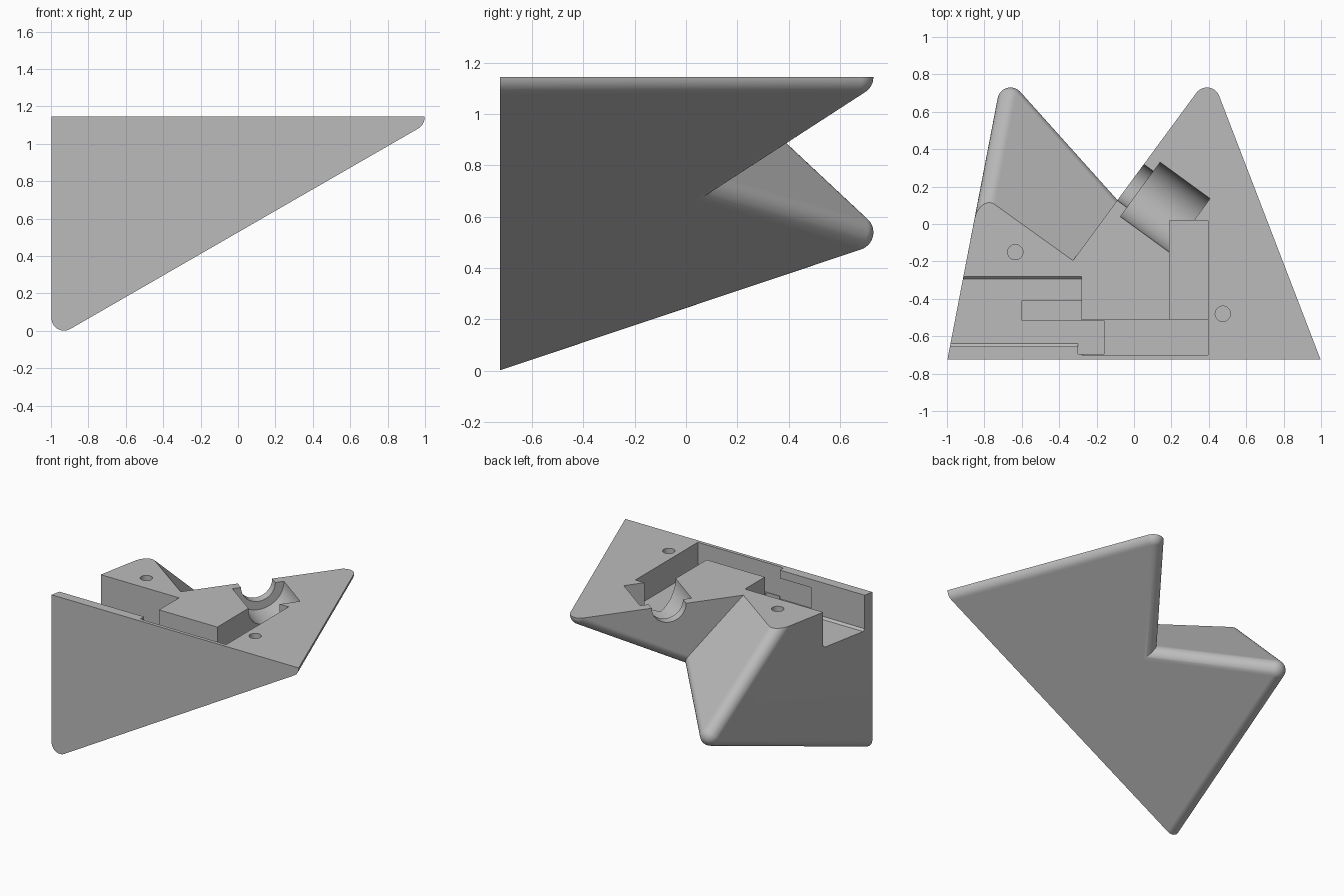
import bpy, bmesh, math
from mathutils import Vector, Matrix

if "Cube" in bpy.data.objects:
    bpy.data.objects.remove(bpy.data.objects["Cube"], do_unlink=True)

TOP, FRONT, R, HIGH = 1.145, -0.725, 0.07, 1.6

grey = bpy.data.materials.new("plain grey")
grey.use_nodes = True
grey.diffuse_color = (0.5, 0.5, 0.5, 1)
grey.node_tree.nodes["Principled BSDF"].inputs["Base Color"].default_value = (0.5, 0.5, 0.5, 1)


def make(name, bm):
    bmesh.ops.recalc_face_normals(bm, faces=bm.faces)
    mesh = bpy.data.meshes.new(name)
    bm.to_mesh(mesh)
    bm.free()
    mesh.materials.append(grey)
    ob = bpy.data.objects.new(name, mesh)
    bpy.context.collection.objects.link(ob)
    return ob


def rounded_hull(name, centres):
    """Convex solid with every edge rounded to radius R."""
    bm = bmesh.new()
    for c in centres:
        bmesh.ops.create_icosphere(bm, subdivisions=4, radius=R, matrix=Matrix.Translation(c))
    points = [v.co.copy() for v in bm.verts]
    bm.free()
    bm = bmesh.new()
    for p in points:
        bm.verts.new(p)
    bmesh.ops.convex_hull(bm, input=bm.verts)
    bmesh.ops.delete(bm, geom=[v for v in bm.verts if not v.link_faces], context='VERTS')
    return make(name, bm)


def box(name, x0, x1, y0, y1, z0, z1):
    bm = bmesh.new()
    bmesh.ops.create_cube(bm, size=1)
    for v in bm.verts:
        v.co = ((x0 + x1) / 2 + v.co.x * (x1 - x0), (y0 + y1) / 2 + v.co.y * (y1 - y0),
                (z0 + z1) / 2 + v.co.z * (z1 - z0))
    return make(name, bm)


def cylinder(name, start, end, radius, sides=64):
    start, end = Vector(start), Vector(end)
    axis = end - start
    bm = bmesh.new()
    bmesh.ops.create_cone(
        bm, cap_ends=True, segments=sides, radius1=radius, radius2=radius, depth=axis.length,
        matrix=Matrix.Translation((start + end) / 2) @ axis.to_track_quat('Z', 'Y').to_matrix().to_4x4())
    return make(name, bm)


def combine(target, other, operation):
    mod = target.modifiers.new("combine", 'BOOLEAN')
    mod.operation, mod.solver, mod.object = operation, 'EXACT', other
    bpy.context.view_layer.objects.active = target
    bpy.ops.object.modifier_apply(modifier=mod.name)
    bpy.data.objects.remove(other, do_unlink=True)


def low(x, y):
    """Rounding centre that rests on the sloping underside."""
    return Vector((x, y, 0.689 + 0.576 * x + 0.224 * y + R * 1.176))


# Low left horn: vertical outer wall and a back face that slopes down to the tip
tip = low(-0.66, 0.66)
inner = low(0.04, -0.12)
ridge = Vector((-0.124, -0.647, 0.605))
body = rounded_hull("wedge_body", [
    tip, inner, low(-0.96, -0.9), low(0.04, -0.9),
    tip + ridge * ((HIGH - tip.z) / ridge.z), inner + ridge * ((HIGH - inner.z) / ridge.z),
    Vector((-0.96, -0.9, HIGH))])

# High right horn: vertical walls on both sides
corners = [(0.39, 0.66), (0.99, -0.9), (-0.758, -0.9)]
right_horn = rounded_hull("right_horn", [low(*c) for c in corners] +
                          [Vector((*c, HIGH)) for c in corners])
combine(body, right_horn, 'UNION')
combine(body, box("trim", -2, 2, FRONT, 2, -1, TOP), 'INTERSECT')

# Side channel with eased floor corners, open through the left wall
FLOOR, EASE = 0.885, 0.015
y0, y1 = -0.655, -0.28
profile = [(y0, 1.3), (y0, FLOOR + EASE), (y0 + EASE, FLOOR),
           (y1 - EASE, FLOOR), (y1, FLOOR + EASE), (y1, 1.3)]
bm = bmesh.new()
face = bm.faces.new([bm.verts.new((-1.2, y, z)) for y, z in profile])
ext = bmesh.ops.extrude_face_region(bm, geom=[face])
bmesh.ops.translate(bm, vec=(0.92, 0, 0),
                    verts=[g for g in ext["geom"] if isinstance(g, bmesh.types.BMVert)])
combine(body, make("side_channel", bm), 'DIFFERENCE')

# Stepped pockets joining the channel to the round seat
pockets = {
    "front_pocket": (-0.281, 0.395, -0.70, -0.51, 0.93, 1.3),
    "front_pocket_step": (-0.30, -0.16, -0.695, -0.515, FLOOR, 1.3),
    "right_pocket": (0.19, 0.395, -0.52, 0.02, 0.95, 1.3),
    "channel_slot": (-0.60, -0.28, -0.515, -0.41, 0.78, 1.0),
    "rim_recess": (-0.55, -0.27, -0.70, -0.64, 0.91, 1.085),
}
for name, size in pockets.items():
    combine(body, box(name, *size), 'DIFFERENCE')

# Round seat with a narrower neck through the notch wall
mouth, along = Vector((-0.015, 0.22, TOP)), Vector((0.81, -0.59, 0)).normalized()
combine(body, cylinder("neck", mouth - along * 0.1, mouth + along * 0.1, 0.12), 'DIFFERENCE')
combine(body, cylinder("round_seat", mouth + along * 0.06, mouth + along * 0.39, 0.18), 'DIFFERENCE')

# Screw holes
for x, y in [(-0.635, -0.15), (0.475, -0.48)]:
    combine(body, cylinder("screw_hole", (x, y, TOP - 0.15), (x, y, 1.3), 0.041, 32), 'DIFFERENCE')

# Merge flat areas, then smooth the rounded edges only
bm = bmesh.new()
bm.from_mesh(body.data)
bmesh.ops.remove_doubles(bm, verts=bm.verts, dist=0.0001)
bmesh.ops.dissolve_limit(bm, angle_limit=math.radians(0.5), verts=bm.verts, edges=bm.edges)
bm.to_mesh(body.data)
bm.free()
bpy.ops.object.select_all(action='DESELECT')
body.select_set(True)
bpy.context.view_layer.objects.active = body
bpy.ops.object.shade_smooth_by_angle(angle=math.radians(30))
weighted = body.modifiers.new("weighted normals", 'WEIGHTED_NORMAL')
weighted.keep_sharp = True
